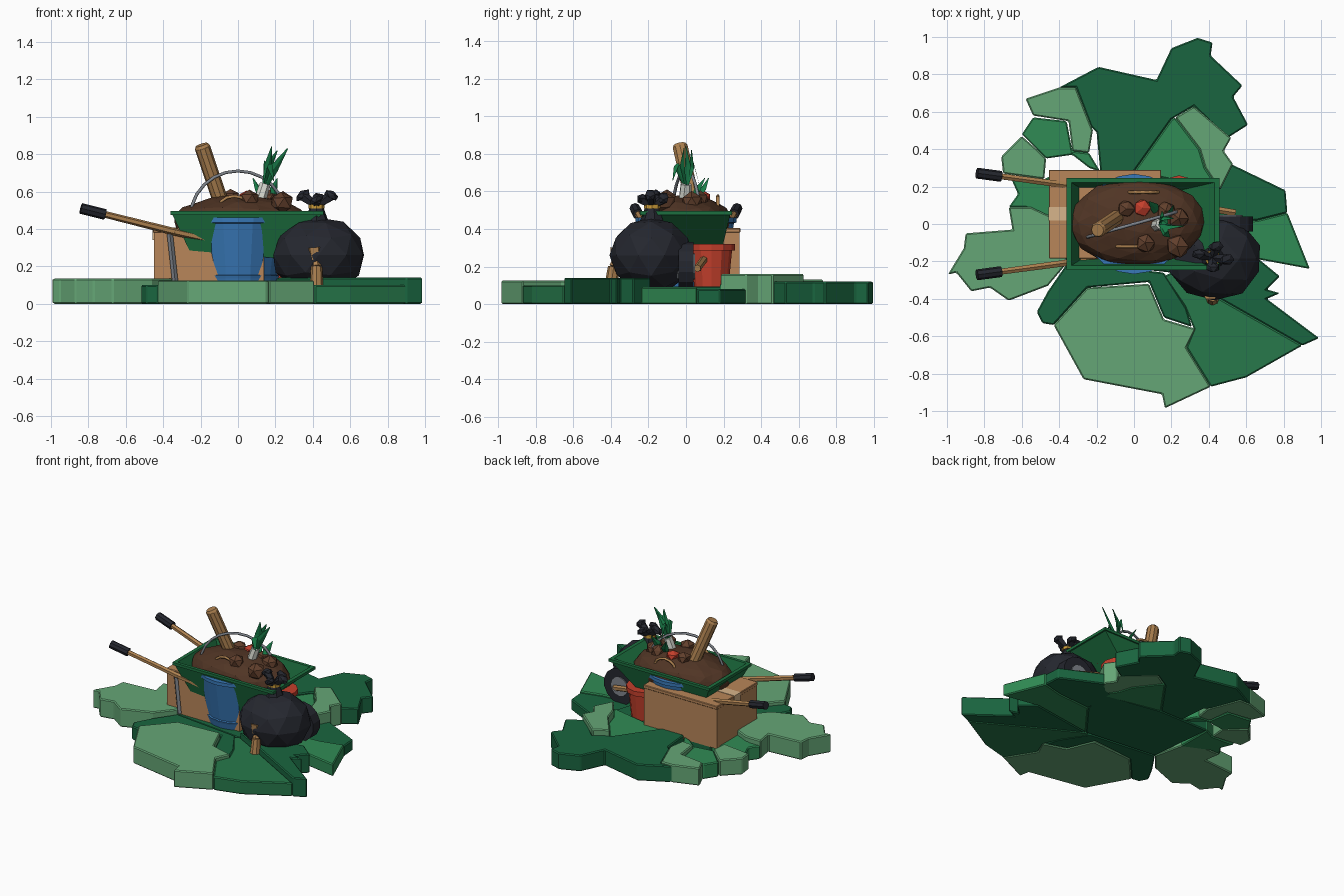
import bpy, bmesh, math, random
from mathutils import Vector, Matrix

if "Cube" in bpy.data.objects:
    bpy.data.objects.remove(bpy.data.objects["Cube"])
random.seed(4)

COLORS = dict(light=(.13, .38, .18), mid=(.03, .26, .09), mid2=(.02, .19, .07), dark=(.01, .13, .05),
              tray=(.012, .16, .05), card=(.48, .24, .10), tape=(.68, .46, .26), wood=(.42, .22, .08),
              soil=(.08, .035, .018), rock=(.12, .05, .025), blue=(.04, .19, .48), red=(.55, .05, .025),
              black=(.018, .02, .028), metal=(.22, .24, .27), white=(.7, .72, .65), leaf=(.01, .22, .07),
              gold=(.6, .33, .04))
MATS = {}
for key, c in COLORS.items():
    MATS[key] = bpy.data.materials.new(key)
    MATS[key].diffuse_color = (*c, 1)


def finish(name, bm, color):
    bmesh.ops.recalc_face_normals(bm, faces=bm.faces)
    me = bpy.data.meshes.new(name)
    bm.to_mesh(me)
    bm.free()
    ob = bpy.data.objects.new(name, me)
    bpy.context.collection.objects.link(ob)
    me.materials.append(MATS[color])
    return ob


def bevel(ob, w):
    m = ob.modifiers.new("bevel", 'BEVEL')
    m.width, m.segments, m.limit_method = w, 1, 'ANGLE'
    m.angle_limit = math.radians(40)


def box(name, lo, hi, color, bev=0):
    lo, hi = Vector(lo), Vector(hi)
    bm = bmesh.new()
    bmesh.ops.create_cube(bm, size=1, matrix=Matrix.Translation((lo + hi) / 2) @ Matrix.Diagonal((*(hi - lo), 1)))
    ob = finish(name, bm, color)
    if bev:
        bevel(ob, bev)


def rod(name, a, b, r1, r2, color, sides=8):
    a, b = Vector(a), Vector(b)
    rot = (b - a).to_track_quat('Z', 'Y').to_matrix().to_4x4()
    bm = bmesh.new()
    bmesh.ops.create_cone(bm, cap_ends=True, segments=sides, radius1=r1, radius2=r2, depth=(b - a).length,
                          matrix=Matrix.Translation((a + b) / 2) @ rot)
    return finish(name, bm, color)


def ball(name, c, size, color, sub=1, jitter=0.0, rot=0.0):
    bm = bmesh.new()
    bmesh.ops.create_icosphere(bm, subdivisions=sub, radius=1)
    for v in bm.verts:
        v.co *= 1 + random.uniform(-jitter, jitter)
    bm.transform(Matrix.Translation(c) @ Matrix.Rotation(rot, 4, 'Y') @ Matrix.Diagonal((*size, 1)))
    return finish(name, bm, color)


def lathe(name, profile, c, color, sides=16):
    bm = bmesh.new()
    rings = [[bm.verts.new((c[0] + r * math.cos(i * math.tau / sides), c[1] + r * math.sin(i * math.tau / sides), z))
              for i in range(sides)] for r, z in profile]
    for lo, hi in zip(rings, rings[1:]):
        for i in range(sides):
            j = (i + 1) % sides
            bm.faces.new((lo[i], lo[j], hi[j], hi[i]))
    bm.faces.new(rings[0])
    bm.faces.new(rings[-1])
    return finish(name, bm, color)


def tube(name, pts, r, color):
    cu = bpy.data.curves.new(name, 'CURVE')
    cu.dimensions, cu.bevel_depth, cu.bevel_resolution, cu.use_fill_caps = '3D', r, 1, True
    sp = cu.splines.new('POLY')
    sp.points.add(len(pts) - 1)
    for p, co in zip(sp.points, pts):
        p.co = (*co, 1)
    ob = bpy.data.objects.new(name, cu)
    bpy.context.collection.objects.link(ob)
    cu.materials.append(MATS[color])


def plate(name, height, color, pts):
    bm = bmesh.new()
    f = bm.faces.new([bm.verts.new((x / 100, y / 100, 0)) for x, y in pts])
    up = bmesh.ops.extrude_face_region(bm, geom=[f])["geom"]
    bmesh.ops.translate(bm, verts=[v for v in up if isinstance(v, bmesh.types.BMVert)], vec=(0, 0, height))
    bevel(finish(name, bm, color), .007)


# grassy ground slabs (outlines in hundredths)
plate("slab_back", .12, "dark", [(-40, 73), (-19, 84), (12, 77), (20, 94), (34, 99.5), (42, 97), (41, 90), (58, 74),
      (53, 68), (61, 53), (50, 46), (32, 63), (20, 56), (0, 28), (-18, 28), (-20, 49), (-23, 52), (-31, 73)])
plate("slab_back_left", .13, "light", [(-40, 73), (-58, 67), (-54, 58), (-35, 55), (-33, 39), (-24, 38), (-22, 50), (-31, 73)])
plate("slab_left_a", .11, "mid", [(-54, 57), (-60, 48), (-52, 40), (-47, 35), (-33, 37), (-24, 30), (-18, 28), (-24, 38), (-33, 39), (-36, 55)])
plate("slab_left_b", .12, "light", [(-60, 47), (-71, 36), (-70, 27), (-48, 24), (-47, 35), (-52, 40)])
plate("slab_left_c", .10, "mid", [(-66, 25), (-62, 16), (-67, 9), (-58, 9), (-40, 0), (-40, 28), (-48, 24)])
plate("slab_left_d", .135, "light", [(-67, 9), (-65, -3), (-90, -5), (-91, -13), (-99.5, -27), (-95, -26), (-87, -36),
      (-77, -34), (-67, -41), (-46, -33), (-35, -20), (-40, 2), (-55, 9)])
plate("slab_front_left", .10, "dark", [(-35, -20), (-46, -36), (-52, -47), (-49, -53), (-43, -54), (-25, -34), (8, -31),
      (16, -50), (31, -55), (28, -45), (16, -26)])
plate("slab_front", .125, "light", [(-43, -54), (-27, -83), (15, -91), (16.5, -98.5), (41, -87), (28, -66), (33, -56),
      (16, -51), (8, -32), (-25, -34)])
plate("slab_front_right", .10, "mid2", [(41, -87), (60, -82), (90, -65), (46, -40), (20, -26), (16, -28), (27, -44), (32, -56), (28, -66)])
plate("slab_right_a", .14, "dark", [(90, -65), (99, -61), (71, -40), (78, -37), (71, -35), (78, -28), (67, -19), (20, -26), (46, -40)])
plate("slab_right_b", .09, "mid", [(94, -24), (82, 6), (66, 2), (40, 0), (20, -26), (67, -19)])
plate("slab_right_c", .08, "dark", [(52, 32), (81, 18), (82, 6), (66, 2), (40, 0), (40, 24), (46, 26)])
plate("slab_back_right", .16, "light", [(32, 63), (52, 46), (48, 39), (53, 32), (46, 18), (38, 30), (35, 40), (22, 57)])
plate("slab_back_mid", .11, "mid", [(20, 56), (0, 28), (46, 18), (38, 30), (35, 40), (22, 57)])
plate("slab_centre", .095, "dark", [(-40, 28), (-18, 28), (0, 28), (46, 20), (40, 0), (20, -26), (-35, -20)])

# wheelbarrow tray: thin-walled tapered loft with rim
bm = bmesh.new()
loops = []
for x0, x1, y, z0, z1 in ((-.26, .19, .18, .285, .245), (-.35, .445, .235, .475, .475), (-.362, .457, .245, .475, .475),
                          (-.362, .457, .245, .495, .495), (-.335, .43, .222, .495, .495), (-.245, .18, .165, .30, .26)):
    loops.append([bm.verts.new(p) for p in ((x0, -y, z0), (x1, -y, z1), (x1, y, z1), (x0, y, z0))])
for a, b in zip(loops, loops[1:]):
    for i in range(4):
        bm.faces.new((a[i], a[(i + 1) % 4], b[(i + 1) % 4], b[i]))
bm.faces.new(loops[0])
bm.faces.new(loops[-1])
finish("tray", bm, "tray")

# handles, grips and legs, mirrored across y
for s, side in ((-1, "right"), (1, "left")):
    hub, bend, tip = (.54, s * .06, .19), (-.34, s * .205, .385), (-.84, s * .272, .51)
    start = Vector(bend).lerp(Vector(tip), .74)
    rod("frame_rail_" + side, hub, bend, .02, .02, "wood", 6)
    rod("handle_" + side, bend, start, .02, .018, "wood", 6)
    rod("grip_" + side, start, tip, .029, .029, "black")
    rod("leg_" + side, (-.365, s * .20, .38), (-.335, s * .20, .11), .016, .016, "metal", 4)

# wheel
rod("tire", (.51, -.04, .20), (.51, .04, .20), .13, .13, "black", 14)
rod("wheel_hub", (.51, -.048, .20), (.51, .048, .20), .07, .07, "metal", 12)
rod("axle", (.52, -.08, .19), (.52, .08, .19), .014, .014, "metal")

# cardboard box with tape
box("cardboard_box", (-.45, -.18, .09), (.14, .285, .38), "card")
box("box_lid", (-.455, -.185, .38), (.145, .29, .405), "card", .004)
box("tape_top", (-.458, .02, .34), (.148, .09, .408), "tape")

# blue bucket with wire handle, red pot
lathe("blue_bucket", [(.205, .09), (.215, .135), (.22, .15), (.212, .155), (.255, .43), (.268, .435), (.268, .46), (.25, .46)], (0, 0), "blue", 20)
arc = [math.pi * i / 12 for i in range(13)]
tube("bucket_handle", [(-.255 * math.cos(t), -.072 * math.cos(t), .46 + .25 * math.sin(t)) for t in arc], .009, "metal")
lathe("red_pot", [(.09, .08), (.11, .285), (.125, .285), (.125, .32), (.105, .32)], (.24, .135), "red", 12)

# soil heap with clods and roots
ball("soil_heap", (.015, .01, .44), (.36, .235, .14), "soil", 3, .025)
for i, (x, y, z, r) in enumerate(((.06, -.10, .56, .055), (.23, -.12, .54, .065), (.17, .07, .56, .055),
                                  (-.04, .08, .57, .05), (.24, .03, .545, .06))):
    ball(f"clod_{i}", (x, y, z), (r, r, r * .9), "rock", 1, .1)
ball("red_lump", (.045, .085, .57), (.05, .05, .035), "red", 1)
for i, (x, y) in enumerate(((-.02, -.12), (.05, .17))):
    tube(f"root_{i}", [(x - .08 * math.cos(t), y, .52 + .055 * math.sin(t)) for t in arc[::2]], .009, "wood")

# wooden stake in the soil
rod("stake", (-.07, .05, .48), (-.19, -.03, .835), .042, .042, "wood", 10)
rod("stake_tip", (-.19, -.03, .835), (-.195, -.033, .85), .042, .034, "wood", 10)

# leek: pale stem and pointed leaves
rod("leek_stem", (.11, -.01, .53), (.145, 0, .64), .034, .03, "white", 7)


def leaf(name, pts, w):
    bm = bmesh.new()
    pts = [Vector(p) for p in pts]
    d = pts[-1] - pts[0]
    side = d.cross(Vector((.5, -.6, .2))).normalized()
    out = d.cross(side).normalized()
    rows = []
    for i, p in enumerate(pts):
        k = w * (.6, 1, .12)[i]
        rows.append([bm.verts.new(q) for q in (p - side * k, p + out * k * .45, p + side * k, p - out * .004)])
    for a, b in zip(rows, rows[1:]):
        for i in range(4):
            bm.faces.new((a[i], a[(i + 1) % 4], b[(i + 1) % 4], b[i]))
    bm.faces.new(rows[0])
    bm.faces.new(rows[-1])
    finish(name, bm, "leaf")


root = (.14, 0, .62)
for i, (m, t, w) in enumerate((((.16, .01, .74), (.18, 0, .84), .025), ((.19, -.02, .72), (.265, -.01, .83), .028),
                               ((.15, .04, .75), (.15, .07, .64), .022), ((.17, -.05, .74), (.19, -.07, .66), .022),
                               ((.16, .03, .73), (.21, .03, .82), .025))):
    leaf(f"leek_leaf_{i}", (root, m, t), w)
for i, (b, m, t) in enumerate((((.12, .06, .56), (.11, .09, .61), (.08, .12, .67)),
                               ((.19, .03, .55), (.19, .06, .61), (.21, .10, .67)))):
    leaf(f"sprout_{i}", (b, m, t), .025)

# tied rubbish bag
bag = ball("rubbish_bag", (.43, -.185, .26), (.25, .225, .205), "black", 2, .03)
for v in bag.data.vertices:
    v.co.z = max(v.co.z, .09)
rod("bag_neck", (.42, -.18, .43), (.42, -.18, .54), .07, .028, "black", 7)
rod("bag_tie", (.42, -.18, .51), (.42, -.18, .53), .043, .043, "gold")
for i, (dx, dy, z) in enumerate(((-.07, .02, .575), (.075, -.01, .575), (.02, .06, .56), (0, -.05, .555))):
    rod(f"bag_ear_stem_{i}", (.42, -.18, .52), (.42 + dx, -.18 + dy, z), .016, .03, "black", 5)
    ball(f"bag_ear_{i}", (.42 + dx * 1.05, -.18 + dy, z + .005), (.045, .03, .025), "black", 1, .1, .5 if dx > 0 else -.5)

# small wooden tool handle leaning on the bag
rod("tool_handle", (.42, -.40, .09), (.42, -.385, .20), .036, .03, "wood")
rod("tool_neck", (.42, -.385, .20), (.415, -.37, .24), .025, .02, "wood", 6)
rod("tool_head", (.415, -.37, .23), (.41, -.36, .295), .032, .048, "wood", 6)

for m in bpy.data.materials:
    if m.users and not m.is_grease_pencil:
        m.use_nodes = True
        m.node_tree.nodes["Principled BSDF"].inputs["Base Color"].default_value = m.diffuse_color
